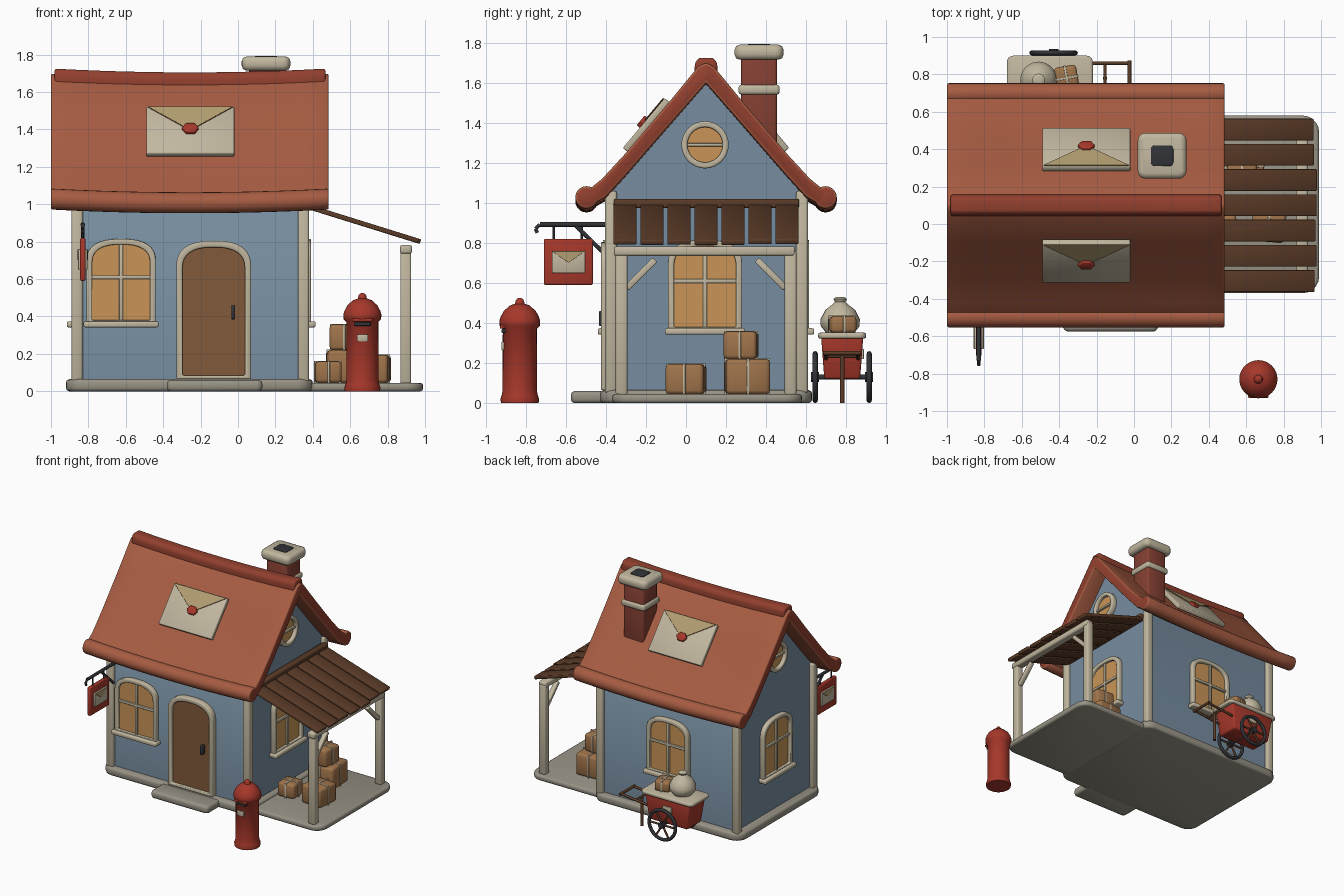
import bpy, bmesh, math, random
from mathutils import Matrix, Vector

if "Cube" in bpy.data.objects:
    bpy.data.objects.remove(bpy.data.objects["Cube"])
random.seed(3)
I = Matrix.Identity(4)
T = Matrix.Translation
R = lambda deg, ax: Matrix.Rotation(math.radians(deg), 4, ax)

def mat(name, r, g, b):
    m = bpy.data.materials.new(name)
    m.diffuse_color = [(c / 255) ** 2.2 for c in (r, g, b)] + [1]
    m.use_nodes = True
    m.node_tree.nodes["Principled BSDF"].inputs["Base Color"].default_value = m.diffuse_color
    return m

BLUE, CREAM, ROOF = mat("blue", 118, 140, 158), mat("cream", 192, 182, 158), mat("roof", 165, 92, 68)
TRIM, RED, BRICK = mat("trim", 145, 66, 50), mat("red", 165, 58, 46), mat("brick", 132, 66, 54)
DOOR, GLASS, WOOD = mat("door", 128, 90, 60), mat("glass", 200, 148, 88), mat("wood", 92, 62, 44)
CARD, STONE, DARK = mat("card", 158, 115, 76), mat("stone", 150, 145, 132), mat("dark", 52, 54, 58)
FLAP = mat("flap", 176, 156, 112)

def finish(name, bm, m, M=I, bevel=0.0, seg=2):
    bmesh.ops.recalc_face_normals(bm, faces=bm.faces)
    if bevel:
        es = [e for e in bm.edges if len(e.link_faces) == 2 and e.calc_face_angle(0) > 0.6]
        bmesh.ops.bevel(bm, geom=es, offset=bevel, segments=seg, profile=0.5, affect='EDGES', clamp_overlap=True)
    me = bpy.data.meshes.new(name)
    bm.to_mesh(me)
    bm.free()
    for k in (m if isinstance(m, list) else [m]):
        me.materials.append(k)
    me.shade_smooth()
    me.set_sharp_from_angle(angle=math.radians(48))
    o = bpy.data.objects.new(name, me)
    bpy.context.collection.objects.link(o)
    o.matrix_world = M
    return o

def box(name, x, y, z, m, bevel=0.008, M=I, corner=0, taper=1.0):
    """Box from (lo, hi) ranges; corner rounds upright edges, taper scales the bottom."""
    bm = bmesh.new()
    bmesh.ops.create_cube(bm, size=1)
    for v in bm.verts:
        k = taper if v.co.z < 0 else 1
        v.co = [sum(r) / 2 + c * (r[1] - r[0]) * s for r, c, s in zip((x, y, z), v.co, (k, k, 1))]
    if corner:
        es = [e for e in bm.edges if abs((e.verts[0].co - e.verts[1].co).normalized().z) > 0.9]
        bmesh.ops.bevel(bm, geom=es, offset=corner, segments=5, profile=0.5, affect='EDGES')
    return finish(name, bm, m, M, bevel)

def rod(name, a, b, r, m, M=I, n=12):
    a, b = Vector(a), Vector(b)
    bm = bmesh.new()
    bmesh.ops.create_cone(bm, cap_ends=True, segments=n, radius1=r, radius2=r, depth=(b - a).length,
                          matrix=T((a + b) / 2) @ (b - a).to_track_quat('Z', 'Y').to_matrix().to_4x4())
    return finish(name, bm, m, M, 0)

def extrude(name, outer, y0, y1, m, M=I, bevel=0.0, inner=None):
    """Extrude an xz outline along y, optionally as a ring."""
    bm = bmesh.new()
    vo = [bm.verts.new((x, y0, z)) for x, z in outer]
    if inner:
        vi = [bm.verts.new((x, y0, z)) for x, z in inner]
        n = len(vo)
        fs = [bm.faces.new((vo[i], vo[(i + 1) % n], vi[(i + 1) % n], vi[i])) for i in range(n)]
    else:
        fs = [bm.faces.new(vo)]
    g = bmesh.ops.extrude_face_region(bm, geom=fs)['geom']
    bmesh.ops.translate(bm, verts=[v for v in g if isinstance(v, bmesh.types.BMVert)], vec=(0, y1 - y0, 0))
    return finish(name, bm, m, M, bevel)

def lathe(name, prof, m, M=I, n=32, closed=False):
    bm = bmesh.new()
    vs = [bm.verts.new((r, 0, z)) for r, z in prof]
    es = [bm.edges.new(p) for p in zip(vs, vs[1:] + (vs[:1] if closed else []))if p[0] != p[1]]
    bmesh.ops.spin(bm, geom=vs + es, axis=(0, 0, 1), cent=(0, 0, 0), steps=n, angle=2 * math.pi)
    bmesh.ops.remove_doubles(bm, verts=bm.verts, dist=1e-5)
    return finish(name, bm, m, M)

def sweep_x(name, prof, x0, x1, sag, mats, n=12, bevel=0.01):
    """Sweep a closed yz profile along x with a sagging middle; the ends take mats[1]."""
    bm = bmesh.new()
    rings = []
    for i in range(n + 1):
        t = i / n
        dz = -sag * (1 - (2 * t - 1) ** 2)
        rings.append([bm.verts.new((x0 + (x1 - x0) * t, y, z + dz)) for y, z in prof])
    for a, b in zip(rings, rings[1:]):
        for j in range(len(prof)):
            k = (j + 1) % len(prof)
            bm.faces.new((a[j], a[k], b[k], b[j]))
    for r in (rings[0], rings[-1]):
        bm.faces.new(r).material_index = 1
    return finish(name, bm, mats, I, bevel)

def circle(cx, cz, r, n=20):
    return [(cx + r * math.cos(2 * math.pi * i / n), cz + r * math.sin(2 * math.pi * i / n)) for i in range(n)]

def arch(w, z0, z1, rise, n=16):
    top = [(w * math.copysign(abs(math.cos(a)) ** 0.8, math.cos(a)), z1 - rise + rise * math.sin(a) ** 0.8)
           for a in [math.pi * i / n for i in range(1, n)]]
    return [(-w, z0), (w, z0), (w, z1 - rise)] + top + [(-w, z1 - rise)]

def window(side, M):
    extrude(side + "_window_frame", arch(.185, .36, .815, .12), .01, -.035, CREAM, M, .006, arch(.155, .38, .785, .1))
    extrude(side + "_window_glass", arch(.165, .37, .795, .11), .01, -.012, GLASS, M)
    box(side + "_window_upright", (-.01, .01), (-.026, 0), (.37, .79), CREAM, .004, M)
    box(side + "_window_crossbar", (-.16, .16), (-.026, 0), (.60, .62), CREAM, .004, M)
    box(side + "_window_sill", (-.2, .2), (-.06, .01), (.342, .374), CREAM, .008, M)

def envelope(name, w, h, t, M, seal=True):
    box(name + "_paper", (-w / 2, w / 2), (-t, t), (-h / 2, h / 2), CREAM, t * .4, M)
    k = .96
    extrude(name + "_flap", [(-w / 2 * k, h / 2 * k), (w / 2 * k, h / 2 * k), (0, -.02 * h)], 0, -t * 1.4, FLAP, M)
    for s in (-1, 1):
        rod(name + "_fold", (s * w / 2 * k, -t * 1.2, h / 2 * k), (0, -t * 1.2, -.02 * h), w * .007, DOOR, M, 6)
    if seal:
        extrude(name + "_seal", [(x * 1.25, z) for x, z in circle(0, 0, .036, 6)], 0, -t * 2.2, RED, M, .005)

def crate(name, x, y, z, sx, sy, sz, rot=0):
    M = T((x, y, z)) @ R(rot, 'Z')
    box(name, (-sx / 2, sx / 2), (-sy / 2, sy / 2), (0, sz), CARD, .018, M)
    e = .003
    box(name + "_strap", (-.006, .006), (-sy / 2 - e, sy / 2 + e), (-e, sz + e), CREAM, .002, M)
    box(name + "_cross_strap", (-sx / 2 - e, sx / 2 + e), (-.006, .006), (-e, sz + e), CREAM, .002, M)

# Foundations
box("house_base", (-.92, .40), (-.43, .63), (0, .065), STONE, .018, corner=.09)
box("porch_floor", (.28, .99), (-.37, .58), (0, .045), STONE, .015, corner=.09)
box("door_step", (-.38, .13), (-.575, -.38), (0, .06), STONE, .018, corner=.03)

# Walls with gables, and corner posts
half = [(.48, 1.07), (.4, 1.16), (.2, 1.40), (0, 1.64)]
gable = [(-.48, .05), (.48, .05)] + half + [(-y, z) for y, z in half[-2::-1]]
extrude("house_walls", gable, -.605, .605, BLUE, T((-.25, .1, 0)) @ R(90, 'Z'))
for x in (-.86, .35):
    for y in (-.375, .58):
        box("corner_post", (x - .03, x + .03), (y - .03, y + .03), (.05, 1.06), CREAM, .012)

# Roof shell, eave rolls and ridge
out = [(.6, 1.055), (.52, 1.12), (.4, 1.25), (.2, 1.485), (.04, 1.68), (0, 1.70)]
inn = [(.57, .99), (.5, 1.03), (.4, 1.14), (.2, 1.37), (0, 1.60)]
mir = lambda h: [(.1 - y, z) for y, z in h] + [(.1 + y, z) for y, z in h[-2::-1]]
sweep_x("roof", mir(out) + mir(inn)[::-1], -1, .485, .02, [ROOF, TRIM])
for y in (-.497, .697):
    sweep_x("eave_roll", circle(y, 1.028, .056), -1, .485, .02, [ROOF, TRIM])
sweep_x("ridge_cap", [(.04, 1.63), (.045, 1.7), (.065, 1.725), (.135, 1.725), (.155, 1.7), (.16, 1.63)],
        -.98, .467, .02, [TRIM, TRIM])

# Roof envelopes on both slopes
for name, turn in (("front_envelope", 0), ("back_envelope", 180)):
    envelope(name, .47, .325, .017, T((-.255, .1, 0)) @ R(turn, 'Z') @ T((0, -.298, 1.388)) @ R(-40, 'X'))

# Chimney
box("chimney_shaft", (.06, .24), (.275, .455), (1.2, 1.74), BRICK, .015)
box("chimney_band", (.047, .253), (.262, .468), (1.54, 1.59), CREAM, .015)
box("chimney_cap", (.02, .28), (.243, .487), (1.715, 1.79), CREAM, .025, corner=.04)
box("chimney_opening", (.09, .21), (.31, .42), (1.77, 1.794), DARK, .003, corner=.02)

# Door
D = T((-.13, -.38, 0))
extrude("door_frame", arch(.2, .065, .805, .14), .01, -.045, CREAM, D, .008, arch(.167, .085, .77, .115))
extrude("door_panel", arch(.175, .075, .78, .12), .01, -.02, DOOR, D)
box("door_handle", (.095, .115), (-.055, -.015), (.385, .46), DARK, .006, D)

# Windows on all sides, round gable windows
window("front", T((-.625, -.38, 0)))
window("back", T((-.26, .58, 0)) @ R(180, 'Z'))
for side, x, a in (("right", .355, 90), ("left", -.855, -90)):
    M = T((x, .095, 0)) @ R(a, 'Z')
    window(side, M)
    extrude(side + "_round_frame", circle(0, 1.29, .118, 32), .01, -.04, CREAM, M, .008, circle(0, 1.29, .088, 32))
    extrude(side + "_round_glass", circle(0, 1.29, .095, 32), .01, -.012, GLASS, M)
    box(side + "_round_bar", (-.09, .09), (-.028, 0), (1.282, 1.298), CREAM, .003, M)

# Porch roof planks, posts, beam and braces
box("porch_ledger", (.36, .41), (-.36, .565), (.975, 1.02), WOOD)
for i in range(7):
    y = -.305 + .135 * i
    box("porch_plank", (0, .625 + random.uniform(-.015, .015)), (y - .058, y + .058), (-.013, .013), WOOD, .006,
        T((.375, 0, .987)) @ R(17.3, 'Y'))
box("porch_beam", (.866, .93), (-.36, .545), (.735, .783), CREAM, .012)
for s in (-1, 1):
    y = .1 + s * .422
    box("porch_post", (.868, .926), (y - .029, y + .029), (.04, .76), CREAM, .01)
    M = T((.897, .1 + s * .325, .645)) @ R(45 * s, 'X')
    box("porch_brace", (-.018, .018), (-.016, .016), (-.1, .1), CREAM, .006, M)

# Parcels on the porch
crate("small_parcel", .48, -.02, .045, .14, .14, .115, 4)
crate("front_parcel", .72, 0, .045, .18, .19, .15, -6)
crate("lower_parcel", .585, .305, .045, .22, .22, .175, 3)
crate("upper_parcel", .575, .275, .22, .16, .165, .138, -5)

# Hanging sign
sx = -.83
for a, b, r in (((-.38, .892), (-.73, .892), .012), ((-.40, .74), (-.55, .885), .010), ((-.73, .892), (-.752, .87), .009),
                ((-.752, .87), (-.742, .85), .009), ((-.66, .89), (-.66, .81), .006), ((-.52, .89), (-.52, .81), .006)):
    rod("sign_bracket", (sx, *a), (sx, *b), r, DARK)
box("sign_board", (sx - .014, sx + .014), (-.71, -.465), (.59, .82), RED, .008)
for a in (90, -90):
    envelope("sign_envelope", .165, .11, .01, T((sx + (.015 if a > 0 else -.015), -.587, .705)) @ R(a, 'Z'), False)

# Pillar box
P = T((.665, -.83, 0))
lathe("pillar_box", [(0, 0), (.094, 0), (.097, .02), (.09, .04), (.086, .06), (.085, .37), (.1, .385), (.102, .41),
                     (.096, .43), (.08, .46), (.05, .487), (.024, .496), (.021, .512), (.012, .523), (0, .526)], RED, P)
box("pillar_slot_hood", (-.055, .055), (-.1, -.03), (.372, .39), RED, .006, P)
box("pillar_slot", (-.045, .045), (-.091, -.04), (.35, .37), DARK, .004, P)
box("pillar_label", (-.03, .03), (-.092, -.04), (.265, .305), CREAM, .004, P)

# Delivery cart
C = T((-.45, .78, 0))
box("cart_tub", (-.2, .2), (-.105, .105), (.12, .33), RED, .012, C, taper=.85)
box("cart_top", (-.23, .23), (-.12, .12), (.322, .352), CREAM, .01, C, corner=.035)
box("cart_label", (-.04, .04), (.085, .108), (.22, .27), CREAM, .004, C)
rod("cart_axle", (.02, -.145, .13), (.02, .145, .13), .012, DARK, C)
for y in (-.135, .135):
    W = C @ T((.02, y, .13)) @ R(90, 'X')
    lathe("cart_wheel", circle(.117, 0, .013, 8), DARK, W, 32, True)
    rod("cart_hub", (0, 0, -.02), (0, 0, .02), .025, DARK, W)
    for k in range(3):
        c, s = .115 * math.cos(k * math.pi / 3), .115 * math.sin(k * math.pi / 3)
        rod("cart_spokes", (-c, -s, 0), (c, s, 0), .008, WOOD, W, 8)
for y in (-.08, .08):
    rod("cart_handle", (.15, y, .22), (.425, y, .25), .01, WOOD, C)
rod("cart_grip", (.425, -.095, .25), (.425, .095, .25), .011, WOOD, C)
rod("cart_crossbar", (.295, -.08, .235), (.295, .08, .235), .009, WOOD, C)
rod("cart_leg", (.295, 0, 0), (.295, 0, .235), .012, WOOD, C)
lathe("cart_sack", [(0, .345), (.07, .35), (.097, .385), (.098, .42), (.075, .465), (.04, .492), (.026, .505),
                    (.034, .52), (.02, .53), (0, .526)], CREAM, C @ T((-.06, -.01, 0)), 24)
crate("cart_parcel", -.36, .78, .35, .12, .13, .085, 10)
